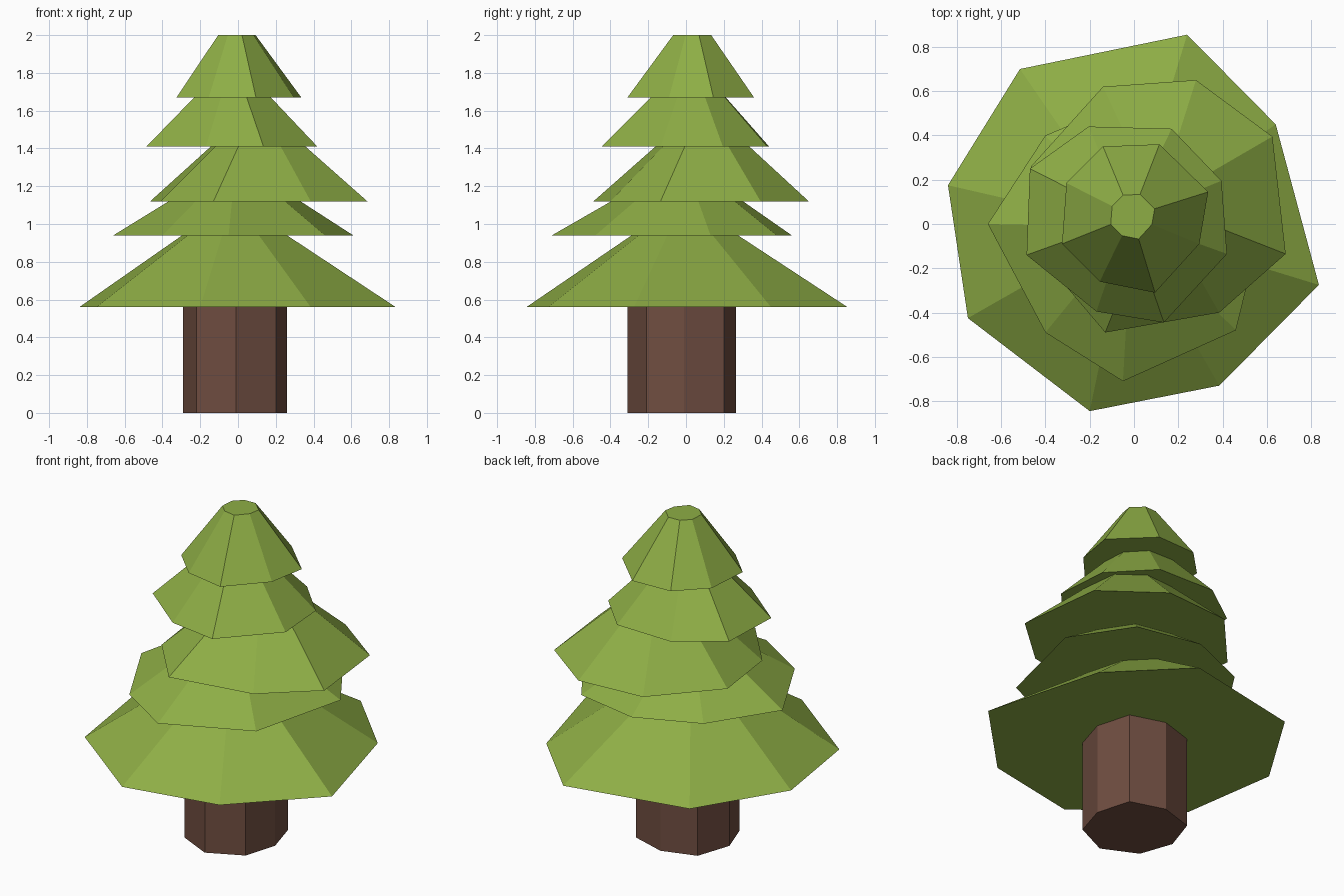
import bpy


def material(name, color):
    m = bpy.data.materials.new(name)
    m.diffuse_color = color
    return m


def frustum(name, outline, z0, z1, scale, mat):
    """Closed solid: outline at z0, shrunk about its own centre at z1."""
    n = len(outline)
    cx = sum(p[0] for p in outline) / n
    cy = sum(p[1] for p in outline) / n
    verts = [(x, y, z0) for x, y in outline]
    verts += [(cx + (x - cx) * scale, cy + (y - cy) * scale, z1) for x, y in outline]
    faces = [(i, (i + 1) % n, n + (i + 1) % n, n + i) for i in range(n)]
    faces += [tuple(reversed(range(n))), tuple(range(n, 2 * n))]
    mesh = bpy.data.meshes.new(name)
    mesh.from_pydata(verts, [], faces)
    mesh.materials.append(mat)
    obj = bpy.data.objects.new(name, mesh)
    bpy.context.collection.objects.link(obj)
    return obj


green = material("foliage_green", (0.27, 0.42, 0.06, 1))
brown = material("bark_brown", (0.16, 0.075, 0.052, 1))

# Trunk: straight octagonal prism
trunk = [(0.26, -0.01), (0.2, 0.2), (-0.01, 0.265), (-0.22, 0.2),
         (-0.29, -0.01), (-0.22, -0.21), (-0.01, -0.31), (0.2, -0.21)]
frustum("trunk", trunk, 0, 0.565, 1, brown)

# Foliage tiers: bottom z, top z, top scale, irregular rim (counter-clockwise)
tiers = [
    (0.56, 0.955, 0.305, [(0.835, -0.275), (0.64, 0.45), (0.24, 0.855), (-0.515, 0.70),
                          (-0.84, 0.175), (-0.75, -0.425), (-0.20, -0.845), (0.385, -0.73)]),
    (0.94, 1.22, 0.30, [(0.61, 0.13), (0.38, 0.48), (-0.02, 0.56), (-0.40, 0.40),
                        (-0.66, 0.0), (-0.40, -0.49), (-0.05, -0.71), (0.46, -0.48)]),
    (1.12, 1.48, 0.30, [(0.685, -0.135), (0.625, 0.395), (0.28, 0.65), (-0.14, 0.62),
                        (-0.465, 0.26), (-0.41, -0.16), (-0.13, -0.49), (0.385, -0.40)]),
    (1.41, 1.74, 0.30, [(0.42, -0.135), (0.395, 0.195), (0.17, 0.43), (-0.205, 0.44),
                        (-0.47, 0.25), (-0.485, -0.14), (-0.17, -0.395), (0.135, -0.445)]),
    (1.67, 2.0, 0.30, [(0.295, -0.09), (0.335, 0.145), (0.115, 0.36), (-0.14, 0.35),
                       (-0.305, 0.185), (-0.325, -0.09), (-0.155, -0.26), (0.095, -0.31)]),
]
for i, (z0, z1, s, rim) in enumerate(tiers, 1):
    frustum(f"foliage_tier_{i}", rim, z0, z1, s, green)
